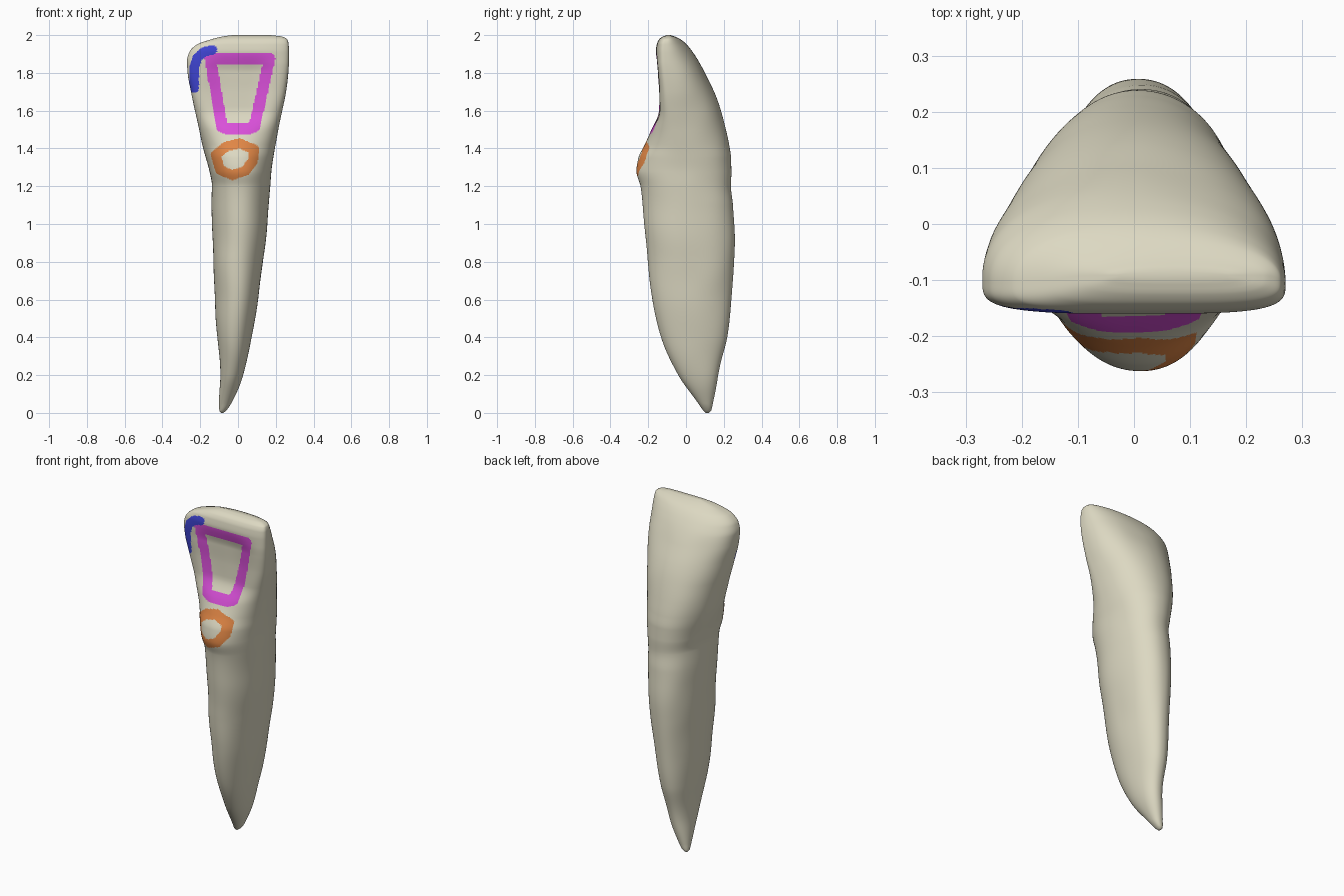
import bpy, bmesh, math
from mathutils import Vector, noise

# Tooth sections: z, x left, x right, y front, y back, y of widest point
ROWS = [
    (0.00, -0.090, -0.078, 0.105, 0.122, 0.114),
    (0.012, -0.099, -0.063, 0.092, 0.133, 0.114),
    (0.05, -0.100, -0.036, 0.065, 0.142, 0.105),
    (0.20, -0.094, 0.028, -0.040, 0.170, 0.070),
    (0.40, -0.109, 0.073, -0.130, 0.216, 0.045),
    (0.60, -0.122, 0.105, -0.178, 0.240, 0.030),
    (0.90, -0.134, 0.145, -0.213, 0.258, 0.020),
    (1.10, -0.138, 0.164, -0.228, 0.247, 0.010),
    (1.20, -0.138, 0.171, -0.240, 0.236, 0.000),
    (1.28, -0.154, 0.178, -0.260, 0.240, -0.005),
    (1.35, -0.172, 0.188, -0.250, 0.240, -0.015),
    (1.42, -0.189, 0.198, -0.218, 0.231, -0.025),
    (1.50, -0.207, 0.212, -0.186, 0.214, -0.035),
    (1.60, -0.230, 0.234, -0.156, 0.185, -0.055),
    (1.70, -0.251, 0.253, -0.151, 0.147, -0.075),
    (1.80, -0.269, 0.265, -0.157, 0.100, -0.092),
    (1.86, -0.272, 0.269, -0.160, 0.068, -0.100),
    (1.91, -0.258, 0.270, -0.160, 0.036, -0.103),
    (1.95, -0.218, 0.268, -0.155, 0.004, -0.104),
    (1.975, -0.150, 0.262, -0.144, -0.025, -0.100),
    (1.992, -0.085, 0.235, -0.124, -0.058, -0.092),
    (2.00, -0.030, 0.170, -0.100, -0.083, -0.091),
]
SEGMENTS = 256


def slopes(col):
    """Monotone tangents, so the outline never overshoots its points."""
    z = [r[0] for r in ROWS]
    v = [r[col] for r in ROWS]
    d = [(v[i + 1] - v[i]) / (z[i + 1] - z[i]) for i in range(len(z) - 1)]
    mid = [2 * a * b / (a + b) if a * b > 0 else 0 for a, b in zip(d, d[1:])]
    return [d[0]] + mid + [d[-1]]


TANGENTS = {c: slopes(c) for c in range(1, 6)}


def section(z):
    i = max(k for k in range(len(ROWS) - 1) if ROWS[k][0] <= z)
    a, b = ROWS[i], ROWS[i + 1]
    h = b[0] - a[0]
    t = (z - a[0]) / h
    return [(2*t**3 - 3*t*t + 1) * a[c] + (t**3 - 2*t*t + t) * h * TANGENTS[c][i]
            + (3*t*t - 2*t**3) * b[c] + (t**3 - t*t) * h * TANGENTS[c][i + 1]
            for c in range(1, 6)]


def step(lo, hi, v):
    t = min(1, max(0, (v - lo) / (hi - lo)))
    return t * t * (3 - 2 * t)


def ring(z):
    xl, xr, yf, yb, ym = section(z)
    cx, w = (xl + xr) / 2, (xr - xl) / 2
    n_front = 2.1 + 1.7 * step(1.38, 1.75, z)
    pts = []
    for k in range(SEGMENTS):
        a = 2 * math.pi * k / SEGMENTS
        c, s = math.cos(a), math.sin(a)
        n = n_front if s < 0 else 2.15
        r = (abs(c)**n + abs(s)**n) ** (-1 / n)
        x = cx + w * r * c
        y = ym + r * s * ((yb - ym) if s > 0 else (ym - yf))
        # shallow hollow on the inner face of the crown
        if s < 0:
            u = (x - 0.01) / (0.72 * w)
            y += 0.02 * step(1.48, 1.62, z) * (1 - step(1.8, 1.92, z)) * math.exp(-u**4 * 1.6) * min(1, -2 * s)
        # faint natural unevenness
        f = 0.005 * step(0.02, 0.15, z) * (1 - step(1.8, 1.95, z))
        d = f * noise.noise(Vector((x * 6, y * 6, z * 5)))
        pts.append((x + d * c, y + d * s, z))
    return pts


# Painted strokes: material index, half width, closed, centre line (x, z)
STROKES = [
    (1, 0.025, False, [(-0.232, 1.72), (-0.232, 1.83), (-0.215, 1.88), (-0.18, 1.912), (-0.135, 1.922)]),
    (2, 0.030, True, [(-0.147, 1.877), (0.167, 1.877), (0.087, 1.515), (0.06, 1.507),
                      (-0.06, 1.507), (-0.085, 1.515)]),
    (3, 0.026, True, [(-0.118, 1.365), (-0.06, 1.412), (0.01, 1.427), (0.085, 1.395),
                      (0.08, 1.335), (0.04, 1.283), (-0.03, 1.258), (-0.095, 1.287)]),
]


def distance(p, a, b):
    ab = b - a
    t = max(0, min(1, (p - a).dot(ab) / ab.length_squared))
    return (p - a - ab * t).length


def paint(co, normal):
    if co.z < 1.2 or normal.y > -0.1:
        return 0
    p = Vector((co.x, co.z))
    for index, half, closed, line in STROKES:
        pts = [Vector(q) for q in line]
        if closed:
            pts.append(pts[0])
        if min(distance(p, a, b) for a, b in zip(pts, pts[1:])) < half:
            return index
    return 0


# Ring heights, finer at the tip, crown and biting edge
heights = []
for lo, hi, count in ((0, 0.06, 16), (0.06, 1.2, 90), (1.2, 1.95, 150), (1.95, 2.0, 22)):
    heights += [lo + (hi - lo) * i / count for i in range(count)]
heights.append(1.99999)

# Tooth body
bm = bmesh.new()
rings = [[bm.verts.new(p) for p in ring(z)] for z in heights]
for low, high in zip(rings, rings[1:]):
    for k in range(SEGMENTS):
        j = (k + 1) % SEGMENTS
        bm.faces.new((low[k], low[j], high[j], high[k]))
bm.faces.new(rings[0][::-1])
bm.faces.new(rings[-1])
bm.normal_update()
for f in bm.faces:
    f.smooth = True
    f.material_index = paint(f.calc_center_median(), f.normal)

mesh = bpy.data.meshes.new("tooth")
bm.to_mesh(mesh)
bm.free()
for name, col in (("ivory", (0.72, 0.69, 0.54)), ("blue_marking", (0.05, 0.06, 0.66)),
                  ("magenta_marking", (0.70, 0.08, 0.70)), ("orange_marking", (0.75, 0.24, 0.06))):
    mat = bpy.data.materials.new(name)
    mat.diffuse_color = (*col, 1)
    mesh.materials.append(mat)
bpy.context.collection.objects.link(bpy.data.objects.new("tooth", mesh))
